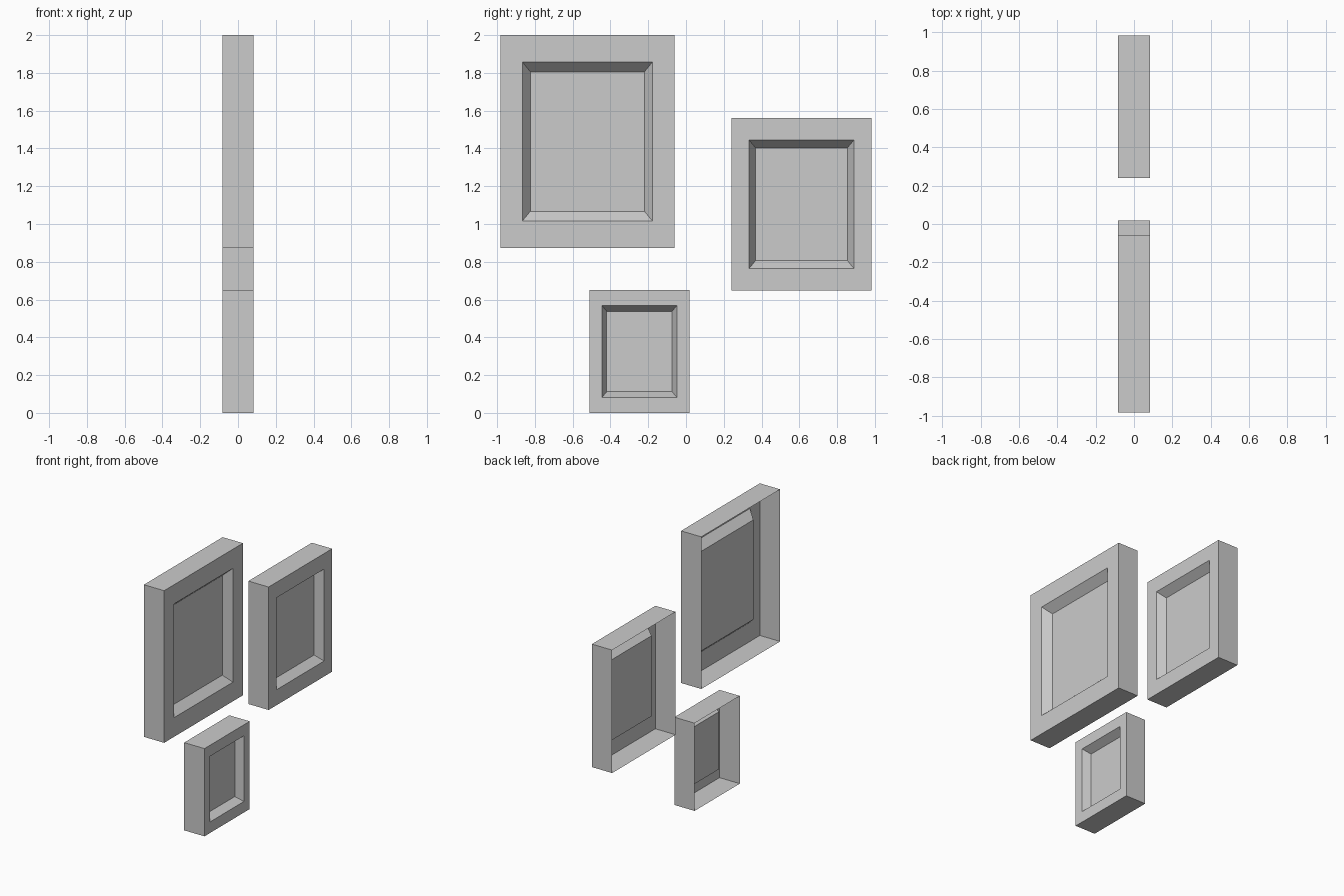
import bpy, bmesh
from mathutils import Vector

if "Cube" in bpy.data.objects:
    bpy.data.objects.remove(bpy.data.objects["Cube"])

HALF_DEPTH = 0.083   # frames face +x
RECESS = 0.058       # how far the picture sits behind the frame front


def picture_frame(name, y0, y1, z0, z1):
    """Open-backed frame: outer walls, flat border, sloped lip, picture panel."""
    bm = bmesh.new()
    cy, cz = (y0 + y1) / 2, (z0 + z1) / 2
    w, h = (y1 - y0) / 2, (z1 - z0) / 2

    def loop(x, scale):
        return [bm.verts.new(Vector((x, cy + sy * w * scale, cz + sz * h * scale)))
                for sy, sz in ((-1, -1), (1, -1), (1, 1), (-1, 1))]

    # back rim, front rim, lip edge, picture edge
    loops = [loop(-HALF_DEPTH, 1), loop(HALF_DEPTH, 1),
             loop(HALF_DEPTH, 0.748), loop(HALF_DEPTH - RECESS, 0.655)]
    for a, b in zip(loops, loops[1:]):
        for i in range(4):
            j = (i + 1) % 4
            bm.faces.new((a[i], a[j], b[j], b[i]))
    # picture panel, facing the front
    bm.faces.new(loops[-1])

    mesh = bpy.data.meshes.new(name)
    bm.to_mesh(mesh)
    bm.free()
    obj = bpy.data.objects.new(name, mesh)
    bpy.context.collection.objects.link(obj)
    return obj


# Three hanging frames
picture_frame("large_picture_frame", -0.983, -0.061, 0.873, 2.0)
picture_frame("medium_picture_frame", 0.240, 0.983, 0.649, 1.560)
picture_frame("small_picture_frame", -0.511, 0.018, 0.0, 0.650)
